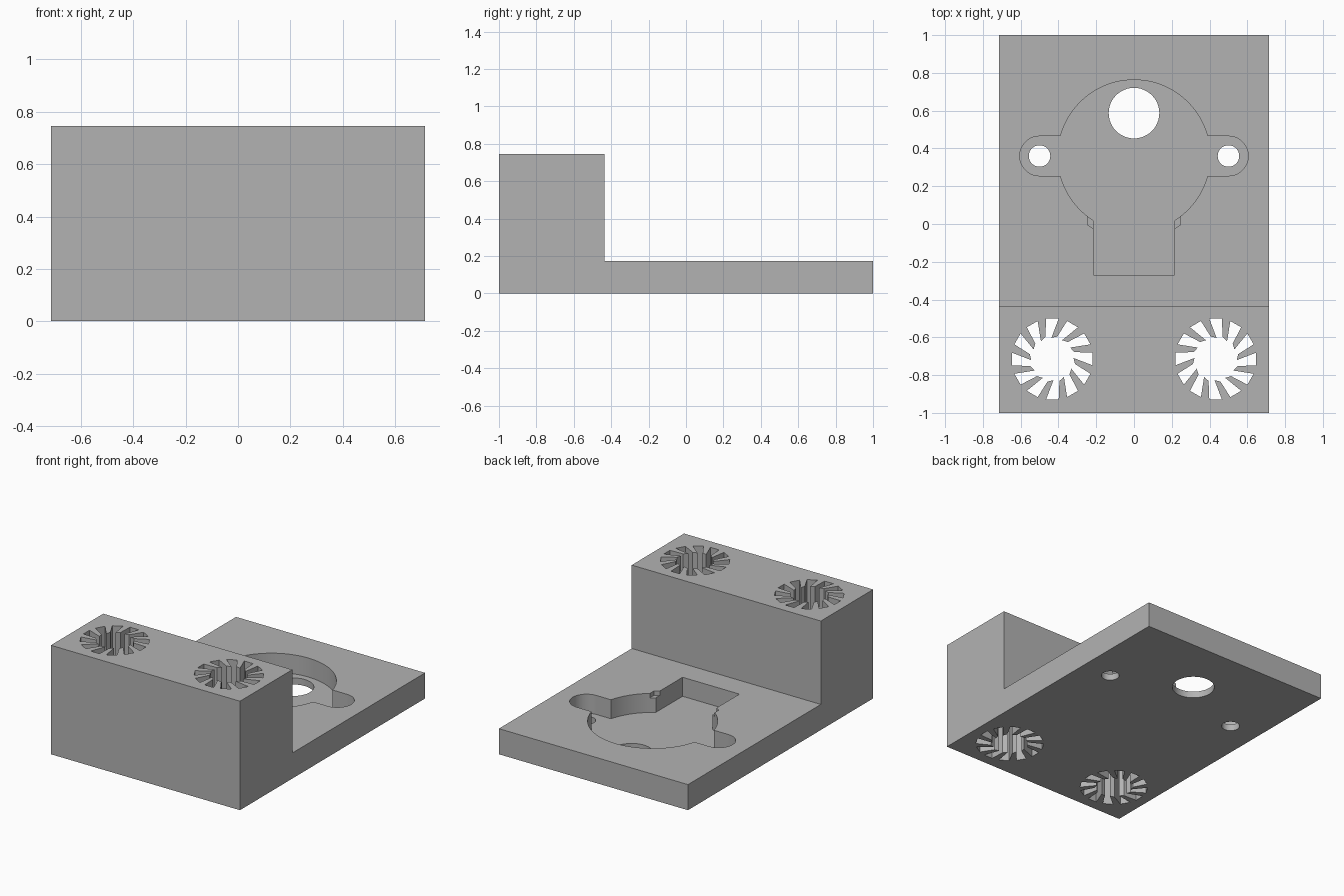
import bpy, bmesh
from math import pi, cos, sin, atan2
from mathutils import Matrix

cube = bpy.data.objects.get("Cube")
if cube:
    bpy.data.objects.remove(cube, do_unlink=True)

grey = bpy.data.materials.new("plain grey")
grey.use_nodes = True
colour = (0.45, 0.45, 0.45, 1)
grey.diffuse_color = colour
grey.node_tree.nodes["Principled BSDF"].inputs["Base Color"].default_value = colour


def prism(name, outline, low, high):
    """Closed prism over a counter-clockwise outline in x and y."""
    bm = bmesh.new()
    bottom = [bm.verts.new((x, y, low)) for x, y in outline]
    top = [bm.verts.new((x, y, high)) for x, y in outline]
    bm.faces.new(bottom[::-1])
    bm.faces.new(top)
    for i in range(len(outline)):
        bm.faces.new((bottom[i - 1], bottom[i], top[i], top[i - 1]))
    mesh = bpy.data.meshes.new(name)
    bm.to_mesh(mesh)
    bm.free()
    mesh.materials.append(grey)
    obj = bpy.data.objects.new(name, mesh)
    bpy.context.collection.objects.link(obj)
    return obj


def arc(cx, cy, r, start, end, steps):
    angles = [start + (end - start) * i / steps for i in range(steps + 1)]
    return [(cx + r * cos(a), cy + r * sin(a)) for a in angles]


def circle(cx, cy, r, steps=48):
    return arc(cx, cy, r, 0, 2 * pi, steps)[:-1]


def mirrored(points):
    return [(-x, y) for x, y in reversed(points)]


# Stepped body: side profile pushed across the width
W, STEP, PLATE, HIGH = 0.715, -0.435, 0.175, 0.745
body = prism("mount_body", [(-1, 0), (1, 0), (1, PLATE), (STEP, PLATE),
                            (STEP, HIGH), (-1, HIGH)], -W, W)
body.data.transform(Matrix(((0, 0, 1, 0), (1, 0, 0, 0), (0, 1, 0, 0), (0, 0, 0, 1))))

# Pocket: round recess with two ears and a cable slot
CY, R, EAR, EAR_X, SLOT = 0.36, 0.403, 0.105, 0.5, 0.215
slot_angle = -atan2((R * R - SLOT * SLOT) ** 0.5, SLOT)
ear_angle = atan2(EAR, (R * R - EAR * EAR) ** 0.5)
half = [(SLOT, -0.27)]
half += arc(0, CY, R, slot_angle, -ear_angle, 12)
half += arc(EAR_X, CY, EAR, -pi / 2, pi / 2, 20)
half += arc(0, CY, R, ear_angle, pi / 2, 20)
cutters = [prism("pocket_cutter", half + mirrored(half[:-1]), 0.045, 1)]

# Shallow relief notches where the slot meets the recess
notch = [(0.2, -0.025), (SLOT, -0.025), (0.245, -0.005), (0.245, 0.06), (0.2, 0.06)]
for outline in (notch, mirrored(notch)):
    cutters.append(prism("notch_cutter", outline, 0.145, 0.9))

# Shaft hole and screw holes
cutters.append(prism("shaft_cutter", circle(0, 0.587, 0.134), -0.1, 0.5))
for side in (-1, 1):
    cutters.append(prism("screw_cutter", circle(side * EAR_X, CY, 0.057, 32), -0.1, 0.5))

# Swirled sockets: a bore with slanted slots, mirrored left to right
SLOTS = 12
swirl = []
for i in range(SLOTS):
    a = 2 * pi * i / SLOTS
    for r, turn in ((0.112, 0.05), (0.216, -0.155), (0.216, 0.155), (0.122, 0.31)):
        swirl.append((-0.432 + r * cos(a + turn), -0.715 + r * sin(a + turn)))
for outline in (swirl, mirrored(swirl)):
    cutters.append(prism("socket_cutter", outline, -0.1, 1))

# Cut everything out of the body
bpy.ops.object.select_all(action='DESELECT')
body.select_set(True)
bpy.context.view_layer.objects.active = body
for c in cutters:
    mod = body.modifiers.new(c.name, 'BOOLEAN')
    mod.operation = 'DIFFERENCE'
    mod.solver = 'EXACT'
    mod.object = c
    bpy.ops.object.modifier_apply(modifier=mod.name)
    bpy.data.objects.remove(c, do_unlink=True)

bpy.ops.object.shade_smooth_by_angle(angle=pi / 6)
